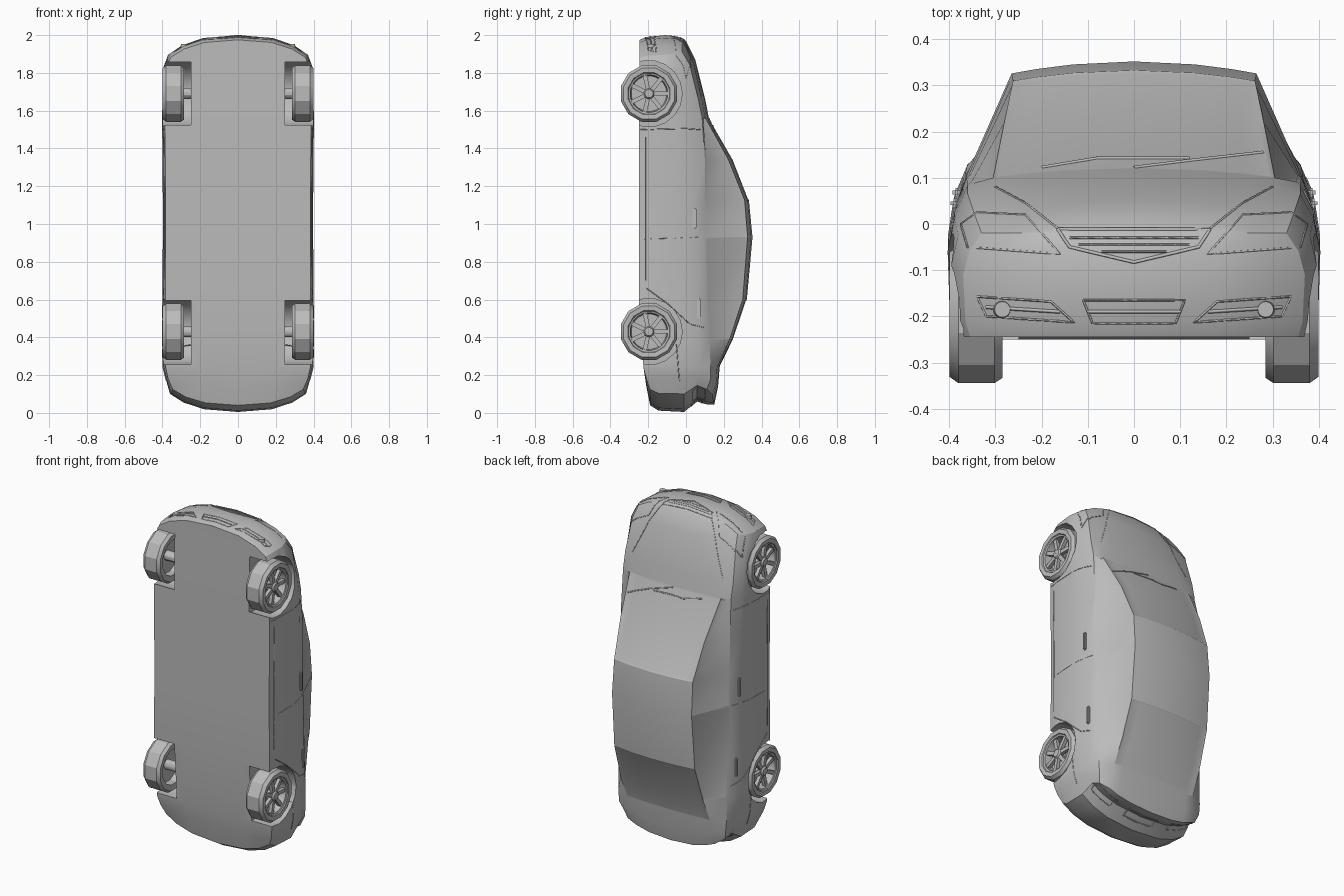
import bpy, bmesh, math
from mathutils import Vector, Matrix
from mathutils.bvhtree import BVHTree

if "Cube" in bpy.data.objects:
    bpy.data.objects.remove(bpy.data.objects["Cube"])

grey = bpy.data.materials.new("body_grey")
grey.diffuse_color = (0.5, 0.5, 0.5, 1)
grey.use_nodes = True
grey.node_tree.nodes["Principled BSDF"].inputs["Base Color"].default_value = grey.diffuse_color


def finish(name, bm, angle=30):
    bmesh.ops.recalc_face_normals(bm, faces=bm.faces[:])
    mesh = bpy.data.meshes.new(name)
    bm.to_mesh(mesh)
    bm.free()
    mesh.materials.append(grey)
    ob = bpy.data.objects.new(name, mesh)
    bpy.context.collection.objects.link(ob)
    if angle:
        smooth(ob, angle)
    return ob


def smooth(ob, angle):
    bpy.ops.object.select_all(action='DESELECT')
    ob.select_set(True)
    bpy.context.view_layer.objects.active = ob
    bpy.ops.object.shade_smooth_by_angle(angle=math.radians(angle))


# Body stations from tail to nose (car stands on its tail, roof towards +y):
# z, floor y, half width, belt x, belt y, roof edge x, roof edge y, centre y
STATIONS = [
    (0.05, -0.19, 0.36, 0.34, 0.11, 0.29, 0.14, 0.15),
    (0.14, -0.21, 0.385, 0.355, 0.13, 0.29, 0.16, 0.17),
    (0.24, -0.225, 0.398, 0.36, 0.13, 0.28, 0.165, 0.178),
    (0.386, -0.235, 0.402, 0.362, 0.125, 0.275, 0.23, 0.25),
    (0.60, -0.25, 0.40, 0.365, 0.11, 0.268, 0.30, 0.322),
    (0.93, -0.25, 0.398, 0.365, 0.10, 0.265, 0.326, 0.352),
    (1.127, -0.25, 0.398, 0.365, 0.10, 0.262, 0.31, 0.333),
    (1.34, -0.25, 0.40, 0.363, 0.10, 0.28, 0.225, 0.25),
    (1.566, -0.25, 0.402, 0.36, 0.085, 0.305, 0.10, 0.12),
    (1.66, -0.25, 0.403, 0.36, 0.065, 0.30, 0.085, 0.102),
    (1.868, -0.245, 0.395, 0.345, 0.02, 0.28, 0.03, 0.05),
    (1.98, -0.245, 0.37, 0.33, -0.02, 0.27, -0.01, 0.0),
]
LAST = len(STATIONS) - 1
TAIL_Z = (0.04, 0.012, 0.005, 0.06, 0.045, 0.045)
NOSE_Z = (1.975, 1.99, 2.0, 1.995, 1.985, 1.968)
BEND = {0: 1, 1: 0.4, LAST - 1: -0.3, LAST: -1}
COLS = (-1, -0.8, -0.5, 0, 0.5, 0.8, 1)


def body_point(k, row, s):
    z, yb, w, x4, y4, x5, y5, yc = STATIONS[k]
    h = y4 - yb
    x, y = ((w - 0.015, yb), (w - 0.005, yb + 0.15 * h), (w, yb + 0.6 * h),
            (w - 0.014, yb + 0.83 * h), (x4, y4), (x5, y5 + (yc - y5) * (1 - s * s)))[row]
    x *= s
    if k == 0:
        z = TAIL_Z[row]
    elif k == LAST:
        z = NOSE_Z[row]
    z += BEND.get(k, 0) * (0.35 * x ** 2 + 3 * x ** 4)   # rounded ends in plan
    return x, y, z


bm = bmesh.new()
cache = {}


def vert(k, row, s):
    key = (k, row, s)
    if key not in cache:
        cache[key] = bm.verts.new(body_point(*key))
    return cache[key]


ring = ([(0, s) for s in COLS] + [(r, 1) for r in (1, 2, 3, 4)]
        + [(5, s) for s in reversed(COLS)] + [(r, -1) for r in (4, 3, 2, 1)])
skin = {}
for k in range(LAST):
    for j in range(len(ring)):
        a, b = ring[j], ring[(j + 1) % len(ring)]
        skin[k, j] = bm.faces.new((vert(k, *a), vert(k, *b), vert(k + 1, *b), vert(k + 1, *a)))
for k in (0, LAST):
    for r in range(5):
        for s, t in zip(COLS, COLS[1:]):
            bm.faces.new((vert(k, r, s), vert(k, r, t), vert(k, r + 1, t), vert(k, r + 1, s)))
bmesh.ops.recalc_face_normals(bm, faces=bm.faces[:])

# Windscreen, rear window and side windows as shallow insets
top = range(11, 17)
windows = [[skin[k, j] for k in (6, 7) for j in top], [skin[k, j] for k in (2, 3) for j in top]]
for j in (10, 17):
    windows += [[skin[k, j] for k in (3, 4)], [skin[k, j] for k in (5, 6, 7)]]
for faces in windows:
    bmesh.ops.inset_region(bm, faces=faces, thickness=0.010, depth=-0.003, use_even_offset=True)
body = finish("body", bm, 0)

# Wheel arches cut into the body
AXLES = (0.43, 1.69)
WHEEL_Y = -0.196
bm = bmesh.new()
for z in AXLES:
    for side in (-1, 1):
        m = Matrix.Translation((side * 0.375, WHEEL_Y, z)) @ Matrix.Rotation(math.pi / 2, 4, 'Y')
        bmesh.ops.create_cone(bm, cap_ends=True, segments=18, radius1=0.176, radius2=0.176,
                              depth=0.25, matrix=m)
cutter = finish("arch_cutter", bm, 0)
cutter.hide_render = True
mod = body.modifiers.new("arches", 'BOOLEAN')
mod.operation = 'DIFFERENCE'
mod.object = cutter
mod.solver = 'EXACT'
dg = bpy.context.evaluated_depsgraph_get()
mesh = bpy.data.meshes.new_from_object(body.evaluated_get(dg))
body.modifiers.clear()
body.data = mesh
bpy.data.objects.remove(cutter)
smooth(body, 28)
bm = bmesh.new()
bm.from_mesh(mesh)
tree = BVHTree.FromBMesh(bm)
bm.free()


# Thin trim lines laid onto the body surface
def trim(name, pts, direction, closed=False, radius=0.0025, both=False):
    for side in ((1, -1) if both else (1,)):
        path = list(pts) + ([pts[0]] if closed else [])
        out = []
        for (a, b), (c, d) in zip(path, path[1:]):
            for i in range(9):
                u, v = a + (c - a) * i / 8, b + (d - b) * i / 8
                if direction == 'side':
                    o, n = Vector((side, u, v)), Vector((-side, 0, 0))
                elif direction == 'nose':
                    o, n = Vector((side * u, v, 3)), Vector((0, 0, -1))
                else:
                    o, n = Vector((side * u, v, -1)), Vector((0, 0, 1))
                hit = tree.ray_cast(o, n)[0]
                if hit:
                    out.append(hit)
        if len(out) < 2:
            continue
        cu = bpy.data.curves.new(name, 'CURVE')
        cu.dimensions = '3D'
        cu.bevel_depth = radius
        cu.bevel_resolution = 0
        sp = cu.splines.new('POLY')
        sp.points.add(len(out) - 1)
        for p, co in zip(sp.points, out):
            p.co = (*co, 1)
        cu.materials.append(grey)
        bpy.context.collection.objects.link(bpy.data.objects.new(name, cu))


trim("front_door_seam", [(-0.24, 1.50), (0.0, 1.505), (0.075, 1.50)], 'side', both=True)
trim("middle_door_seam", [(-0.22, 0.92), (0.09, 0.93)], 'side', radius=0.0015, both=True)
trim("rear_door_seam", [(-0.21, 0.66), (-0.1, 0.58), (0.02, 0.47), (0.1, 0.45)], 'side', both=True)
trim("sill_trim", [(-0.215, 0.7), (-0.215, 1.46)], 'side', both=True)
trim("rear_bumper_seam", [(-0.05, 0.36), (-0.035, 0.17)], 'side', both=True)
trim("headlight_rim", [(0.375, 0.0), (0.34, 0.025), (0.235, 0.02), (0.16, -0.065), (0.36, -0.05)],
     'nose', True, both=True)
trim("bonnet_crease", [(0.3, 0.08), (0.235, 0.045), (0.165, -0.01)], 'nose', both=True)
trim("side_intake", [(0.34, -0.157), (0.18, -0.168), (0.13, -0.213), (0.32, -0.2)],
     'nose', True, both=True)
trim("side_intake_bar", [(0.32, -0.18), (0.16, -0.19)], 'nose', radius=0.004, both=True)
trim("lower_intake", [(-0.11, -0.165), (0.11, -0.165), (0.09, -0.215), (-0.09, -0.215)], 'nose', True)
trim("lower_intake_bar", [(-0.1, -0.19), (0.1, -0.19)], 'nose', radius=0.004)
trim("grille_rim", [(-0.165, -0.012), (0.165, -0.012), (0.14, -0.05), (0, -0.083), (-0.14, -0.05)],
     'nose', True, 0.004)
for y, w in ((-0.03, 0.14), (-0.045, 0.12), (-0.06, 0.07)):
    trim("grille_bar", [(-w, y), (w, y)], 'nose')
trim("wiper", [(-0.2, 0.122), (-0.08, 0.142), (0.12, 0.142)], 'nose', radius=0.004)
trim("wiper", [(0.0, 0.122), (0.13, 0.138), (0.28, 0.155)], 'nose', radius=0.004)
trim("plate_recess", [(-0.1, 0.085), (0.1, 0.085), (0.1, 0.03), (-0.1, 0.03)], 'tail', True, 0.004)
trim("tail_lamp_rim", [(0.33, 0.1), (0.2, 0.1), (0.2, 0.035), (0.335, 0.035)], 'tail', True, both=True)


# Wheels, spun around the x axis
def lathe(bm, profile, steps, m):
    rings = []
    for i in range(steps):
        a = 2 * math.pi * (i + 0.5) / steps
        rings.append([bm.verts.new(m @ Vector((x, r * math.cos(a), r * math.sin(a))))
                      for r, x in profile])
    n = len(profile)
    for i in range(steps):
        p, q = rings[i], rings[(i + 1) % steps]
        for j in range(n):
            bm.faces.new((p[j], p[(j + 1) % n], q[(j + 1) % n], q[j]))


def box(bm, m, size):
    bmesh.ops.create_cube(bm, size=1, matrix=m @ Matrix.Diagonal((*size, 1)))


TYRE = ((0.108, 0.385), (0.115, 0.397), (0.140, 0.399), (0.154, 0.380),
        (0.154, 0.302), (0.142, 0.285), (0.108, 0.29))
RIM = ((0.110, 0.392), (0.100, 0.388), (0.094, 0.345), (0.02, 0.345), (0.02, 0.335), (0.110, 0.335))
HUB = ((0.030, 0.380), (0.022, 0.392), (0.001, 0.393), (0.001, 0.24), (0.030, 0.24))
for pos, z in zip(("rear", "front"), AXLES):
    for side, hand in ((1, "right"), (-1, "left")):
        m = Matrix.Translation((0, WHEEL_Y, z)) @ Matrix.Diagonal((side, 1, 1, 1))
        bm = bmesh.new()
        lathe(bm, TYRE, 12, m)
        finish(f"{pos}_{hand}_tyre", bm, 25)
        bm = bmesh.new()
        lathe(bm, RIM, 24, m)
        lathe(bm, HUB, 12, m)
        for i in range(7):
            spoke = m @ Matrix.Rotation(2 * math.pi * i / 7, 4, 'X')
            box(bm, spoke @ Matrix.Translation((0.373, 0.062, 0)), (0.02, 0.08, 0.022))
        finish(f"{pos}_{hand}_rim", bm, 30)

# Door handles and fog lamps
for side in (1, -1):
    for x, y, z in ((0.388, 0.045, 1.03), (0.384, 0.068, 0.555)):
        bm = bmesh.new()
        box(bm, Matrix.Translation((side * x, y, z)), (0.018, 0.02, 0.11))
        bmesh.ops.bevel(bm, geom=bm.edges[:], offset=0.006, segments=2, affect='EDGES')
        finish("door_handle", bm, 40)
    hit = tree.ray_cast(Vector((side * 0.285, -0.185, 3)), Vector((0, 0, -1)))[0]
    bm = bmesh.new()
    bmesh.ops.create_cone(bm, cap_ends=True, segments=16, radius1=0.02, radius2=0.017,
                          depth=0.02, matrix=Matrix.Translation(hit))
    finish("fog_lamp", bm, 40)
